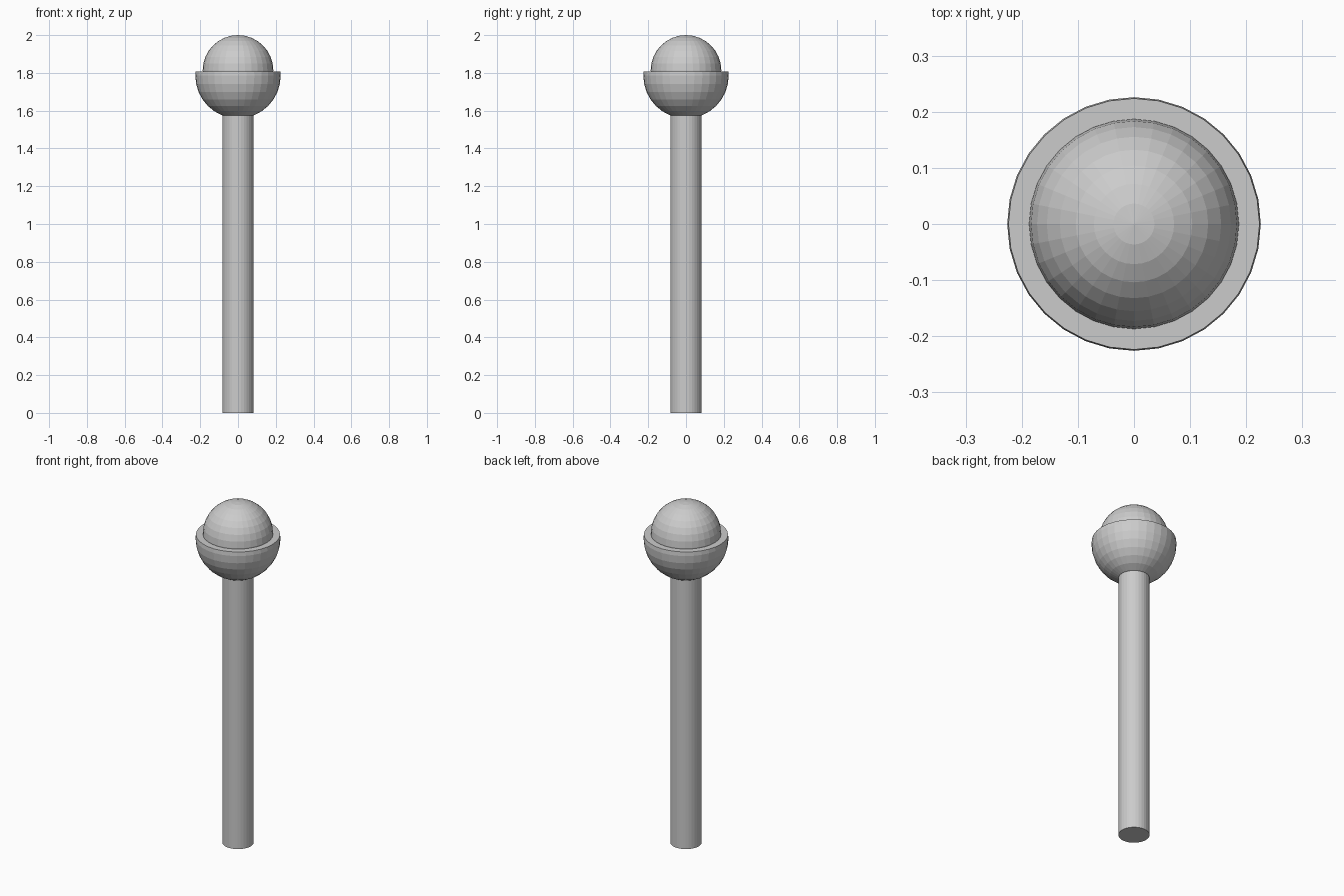
import bpy, bmesh
from mathutils import Vector, Matrix

if "Cube" in bpy.data.objects:
    bpy.data.objects.remove(bpy.data.objects["Cube"])

SIDES = 32


def add_object(name, bm):
    mesh = bpy.data.meshes.new(name)
    bm.to_mesh(mesh)
    bm.free()
    obj = bpy.data.objects.new(name, mesh)
    bpy.context.collection.objects.link(obj)
    return obj


def sphere(radius, z):
    bm = bmesh.new()
    bmesh.ops.create_uvsphere(bm, u_segments=SIDES, v_segments=16, radius=radius,
                              matrix=Matrix.Translation((0, 0, z)))
    return bm


# Shaft, ending just inside the cup
shaft_top = 1.6
bm = bmesh.new()
bmesh.ops.create_cone(bm, cap_ends=True, segments=SIDES, radius1=0.083, radius2=0.083,
                      depth=shaft_top, matrix=Matrix.Translation((0, 0, shaft_top / 2)))
add_object("shaft", bm)

# Cup: a sphere cut flat just above its middle, closed by a flat rim
bm = sphere(0.226, 1.785)
cut = bmesh.ops.bisect_plane(bm, geom=bm.verts[:] + bm.edges[:] + bm.faces[:],
                             plane_co=Vector((0, 0, 1.808)), plane_no=Vector((0, 0, 1)),
                             clear_outer=True)
rim = [e for e in cut["geom_cut"] if isinstance(e, bmesh.types.BMEdge)]
bmesh.ops.contextual_create(bm, geom=rim)
bmesh.ops.recalc_face_normals(bm, faces=bm.faces[:])
add_object("cup", bm)

# Ball resting in the cup
add_object("ball", sphere(0.187, 1.813))
